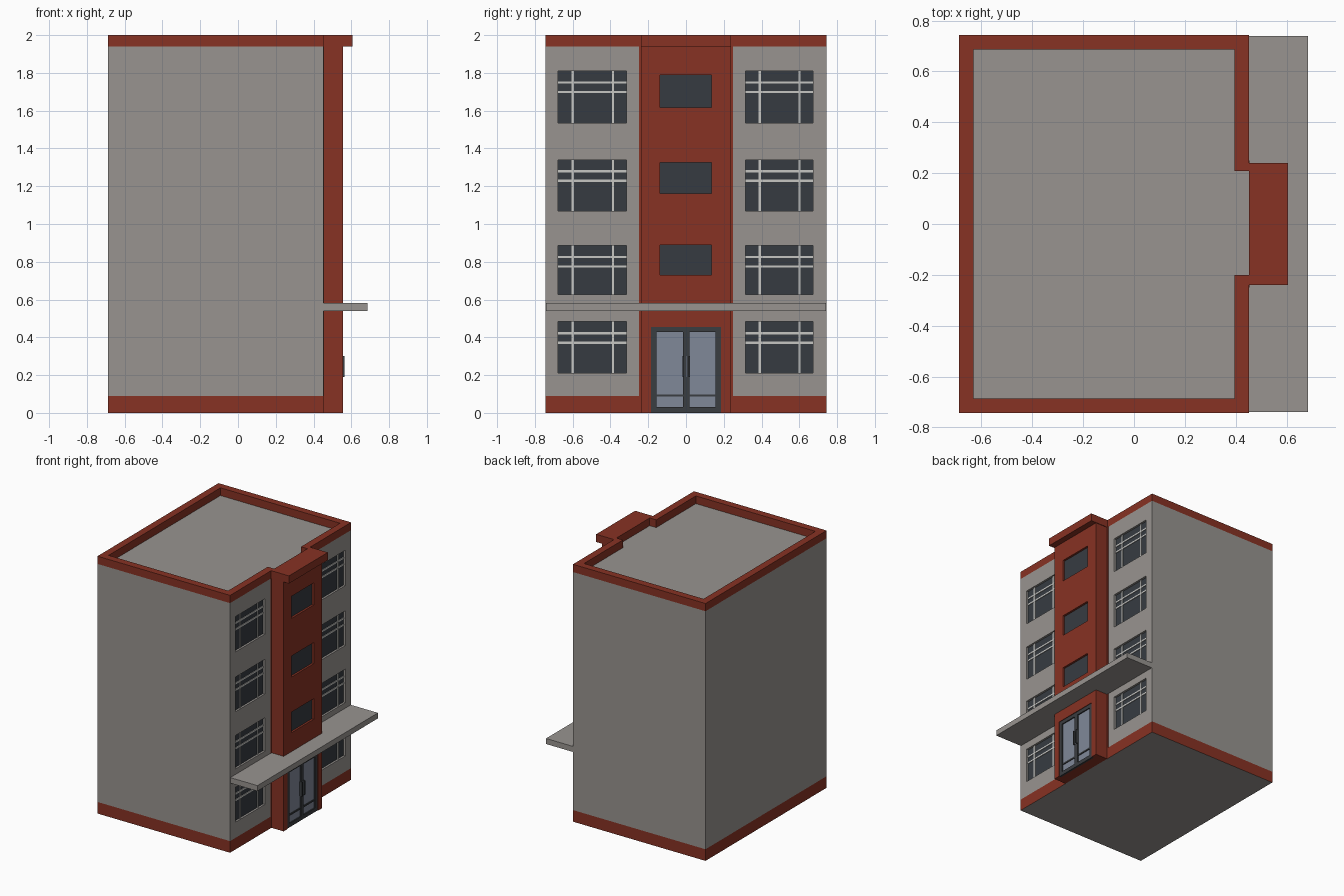
import bpy
import bmesh

if "Cube" in bpy.data.objects:
    bpy.data.objects.remove(bpy.data.objects["Cube"], do_unlink=True)


def material(name, rgb):
    m = bpy.data.materials.new(name)
    m.use_nodes = True
    m.diffuse_color = (*rgb, 1)
    m.node_tree.nodes["Principled BSDF"].inputs["Base Color"].default_value = (*rgb, 1)
    return m


BRICK = material("brick red", (0.242, 0.032, 0.017))
WALL = material("wall grey", (0.314, 0.296, 0.279))
GLASS = material("dark window glass", (0.037, 0.044, 0.053))
BARS = material("pale window bars", (0.57, 0.57, 0.55))
PANE = material("blue grey door glass", (0.216, 0.246, 0.314))
FRAME = material("door frame grey", (0.042, 0.047, 0.052))


def boxes(name, spans, mat):
    """One object made of axis-aligned boxes (x0, x1, y0, y1, z0, z1)."""
    bm = bmesh.new()
    for x0, x1, y0, y1, z0, z1 in spans:
        for v in bmesh.ops.create_cube(bm, size=1)["verts"]:
            v.co = (x1 if v.co.x > 0 else x0,
                    y1 if v.co.y > 0 else y0,
                    z1 if v.co.z > 0 else z0)
    mesh = bpy.data.meshes.new(name)
    bm.to_mesh(mesh)
    bm.free()
    mesh.materials.append(mat)
    ob = bpy.data.objects.new(name, mesh)
    bpy.context.collection.objects.link(ob)
    return ob


def carve(target, spans):
    """Cut box-shaped recesses into the target."""
    cutter = boxes("recess_cutter", spans, target.data.materials[0])
    cutter.hide_render = True
    mod = target.modifiers.new("recesses", "BOOLEAN")
    mod.operation, mod.solver, mod.object = "DIFFERENCE", "EXACT", cutter
    bpy.context.view_layer.objects.active = target
    bpy.ops.object.modifier_apply(modifier=mod.name)
    bpy.data.objects.remove(cutter, do_unlink=True)


# Overall sizes
BACK, FACE, TOWER = -0.688, 0.452, 0.557
SIDE, HALF = 0.743, 0.235
BASE, DECK, TOP = 0.09, 1.94, 2.0
DEPTH = 0.02
RIM = 0.056

# Window layout: (bottom, top) of each storey
STOREYS = [(0.212, 0.483), (0.626, 0.886), (1.07, 1.34), (1.535, 1.81)]
TOWER_ROWS = [(0.73, 0.89), (1.162, 1.326), (1.618, 1.79)]
wings = [(y0, y1, z0, z1) for z0, z1 in STOREYS
         for y0, y1 in ((-0.677, -0.314), (0.314, 0.673))]
stairs = [(-0.138, 0.136, z0, z1) for z0, z1 in TOWER_ROWS]

# Main block and brick plinth with a grey underside
body = boxes("main_walls", [(BACK, FACE, -SIDE, SIDE, BASE, DECK)], WALL)
carve(body, [(FACE - DEPTH, FACE + 0.1, *w) for w in wings])
plinth = boxes("plinth", [(BACK, FACE, -SIDE, SIDE, 0, BASE)], BRICK)
plinth.data.materials.append(WALL)
for p in plinth.data.polygons:
    p.material_index = int(p.normal.z < -0.5)

# Parapet, open behind the tower
boxes("parapet", [
    (BACK, BACK + RIM, -SIDE, SIDE, DECK, TOP),
    (BACK + RIM, FACE, -SIDE, -SIDE + RIM, DECK, TOP),
    (BACK + RIM, FACE, SIDE - RIM, SIDE, DECK, TOP),
    (FACE - RIM, FACE, -SIDE + RIM, -0.2, DECK, TOP),
    (FACE - RIM, FACE, 0.208, SIDE - RIM, DECK, TOP)], BRICK)

# Entrance tower, its cap and the brick edging on the wall beside it
tower = boxes("entrance_tower", [(FACE, TOWER, -HALF, HALF, 0, DECK)], BRICK)
DOOR = (-0.185, 0.185, 0, 0.455)
carve(tower, [(TOWER - DEPTH, TOWER + 0.1, *w) for w in stairs]
      + [(TOWER - DEPTH, TOWER + 0.1, DOOR[0], DOOR[1], -0.1, DOOR[3])])
boxes("tower_cap", [(FACE, 0.605, -0.239, 0.239, DECK, TOP)], BRICK)
boxes("tower_edging", [(FACE, FACE + 0.002, s * 0.242 - 0.007, s * 0.242 + 0.007, BASE, DECK)
                       for s in (-1, 1)], BRICK)

# Canopy slab across the whole facade
boxes("canopy", [(FACE, 0.685, -0.74, 0.74, 0.54, 0.583)], WALL)

# Window glass and glazing bars
back = FACE - DEPTH
boxes("wing_window_glass", [(back, back + 0.004, *w) for w in wings], GLASS)
boxes("tower_window_glass", [(TOWER - DEPTH, TOWER - DEPTH + 0.004, *w) for w in stairs], GLASS)
bars = []
for y0, y1, z0, z1 in wings:
    for y in (y0 + 0.077, y1 - 0.072):
        bars.append((back, back + 0.01, y - 0.006, y + 0.006, z0, z1))
    for z in (z1 - 0.061, z1 - 0.111):
        bars.append((back, back + 0.009, y0, y1, z - 0.006, z + 0.006))
boxes("glazing_bars", bars, BARS)

# Double door: frame, panes, low rails and pull handles
sill = TOWER - DEPTH
boxes("door_frame", [
    (sill, TOWER - 0.005, DOOR[0], -0.155, 0, DOOR[3]),
    (sill, TOWER - 0.005, 0.157, DOOR[1], 0, DOOR[3]),
    (sill, TOWER - 0.005, -0.155, 0.157, 0.427, DOOR[3]),
    (sill, TOWER - 0.005, -0.155, 0.157, 0, 0.03),
    (sill, TOWER - 0.005, -0.017, 0.019, 0.03, 0.427),
    (sill, TOWER - 0.008, -0.155, 0.157, 0.086, 0.098)], FRAME)
boxes("door_panes", [(sill, sill + 0.006, -0.155, -0.017, 0.03, 0.427),
                     (sill, sill + 0.006, 0.019, 0.157, 0.03, 0.427)], PANE)
boxes("door_handles", [(TOWER - 0.018, TOWER + 0.008, y - 0.004, y + 0.004, 0.19, 0.30)
                       for y in (-0.014, 0.016)], FRAME)
boxes("door_gap", [(TOWER - 0.006, TOWER - 0.004, -0.001, 0.003, 0.19, 0.30)], PANE)
